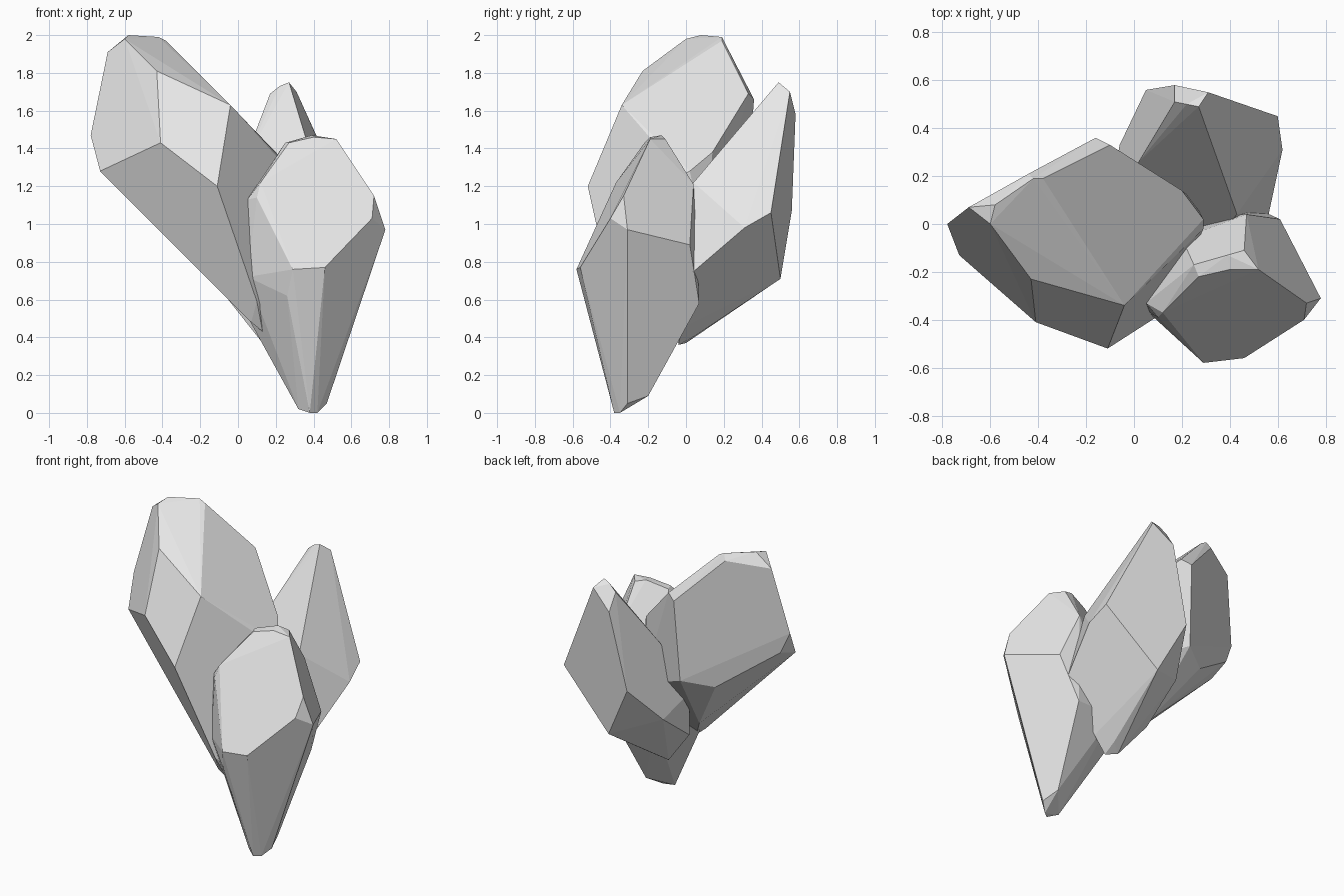
import bpy
import bmesh
import math

# Remove the default cube only
default_cube = bpy.data.objects.get("Cube")
if default_cube:
    bpy.data.objects.remove(default_cube, do_unlink=True)

# Single stone colour
stone = bpy.data.materials.new("light_grey_stone")
stone.use_nodes = True
stone_colour = (.8, .8, .8, 1)
stone.diffuse_color = stone_colour
stone.node_tree.nodes["Principled BSDF"].inputs["Base Color"].default_value = stone_colour


def faceted_rock(name, **facets):
    """Wrap a convex rock around the corner points of its main facets."""
    bm = bmesh.new()
    for corners in facets.values():
        for corner in corners:
            bm.verts.new(corner)
    hull = bmesh.ops.convex_hull(bm, input=bm.verts[:])
    unused = {v for v in hull["geom_interior"] + hull["geom_unused"]
              if isinstance(v, bmesh.types.BMVert)}
    bmesh.ops.delete(bm, geom=list(unused), context="VERTS")
    # Merge almost coplanar triangles into broad flat facets
    bmesh.ops.dissolve_limit(bm, angle_limit=math.radians(4),
                             verts=bm.verts[:], edges=bm.edges[:])
    bmesh.ops.recalc_face_normals(bm, faces=bm.faces[:])
    mesh = bpy.data.meshes.new(name)
    bm.to_mesh(mesh)
    bm.free()
    mesh.materials.append(stone)
    rock = bpy.data.objects.new(name, mesh)
    bpy.context.collection.objects.link(rock)
    return rock


# Large rock leaning to the side
faceted_rock(
    "large_leaning_rock",
    crown=[(-.69, .07, 1.91), (-.6, 0, 1.98), (-.58, .08, 2), (-.42, .19, 1.99),
           (-.38, .19, 1.97), (-.44, .21, 1.95)],
    front=[(-.43, -.23, 1.81), (-.04, -.34, 1.63), (-.41, -.41, 1.43),
           (-.11, -.52, 1.2)],
    outer_side=[(-.78, 0, 1.47), (-.73, -.13, 1.28), (-.72, .02, 1.33)],
    inner_side=[(-.1, .33, 1.69), (-.16, .36, 1.66), (.2, .14, 1.38),
                (.29, .02, 1.28), (.29, -.02, 1.26), (.25, .1, .9)],
    back=[(-.36, .2, 1.07), (-.18, .32, 1.11), (-.1, 0, .68)],
    foot=[(.1, -.385, .59), (.15, -.33, .54), (.13, -.3, .43),
          (.07, -.31, .48), (.1, -.1, .6)],
)

# Pointed rock standing at the front, carrying the lowest tip
faceted_rock(
    "front_pointed_rock",
    front=[(.29, -.58, .76), (.46, -.56, .77), (.71, -.4, 1.03), (.72, -.33, 1.15),
           (.52, -.19, 1.45), (.4, -.19, 1.46), (.27, -.22, 1.43),
           (.12, -.37, 1.22), (.1, -.39, 1.14)],
    crown=[(.39, -.13, 1.47), (.46, -.11, 1.45), (.25, -.17, 1.43)],
    outer_side=[(.78, -.31, .97), (.61, .02, .89), (.47, .04, 1.21), (.5, .07, .58)],
    inner_side=[(.05, -.33, 1.13), (.26, -.53, .62), (.05, -.36, .72), (0, -.2, .6),
                (.2, -.06, 1.18), (.2, .04, .6)],
    tip=[(.32, -.34, .02), (.38, -.38, 0), (.42, -.35, 0), (.47, -.31, .05),
         (.44, -.2, .09)],
)

# Slab-like rock behind the other two
faceted_rock(
    "back_slab_rock",
    crown=[(.27, .49, 1.75), (.22, .5, 1.73), (.17, .51, 1.69), (.31, .55, 1.7),
           (.17, .58, 1.58)],
    outer_side=[(.6, .45, 1.06), (.62, .31, .98), (.56, .03, .74), (.43, .04, 1.22)],
    back=[(.23, .5, .71), (.05, .56, 1.07), (-.06, .33, .82)],
    inner_side=[(.02, .26, 1.3), (-.07, .1, 1.03), (-.1, .1, .93), (-.06, .05, .61),
                (.3, -.1, .96)],
    foot=[(.2, .05, .41), (.13, 0, .37), (.2, -.04, .36), (.3, -.02, .45)],
)
